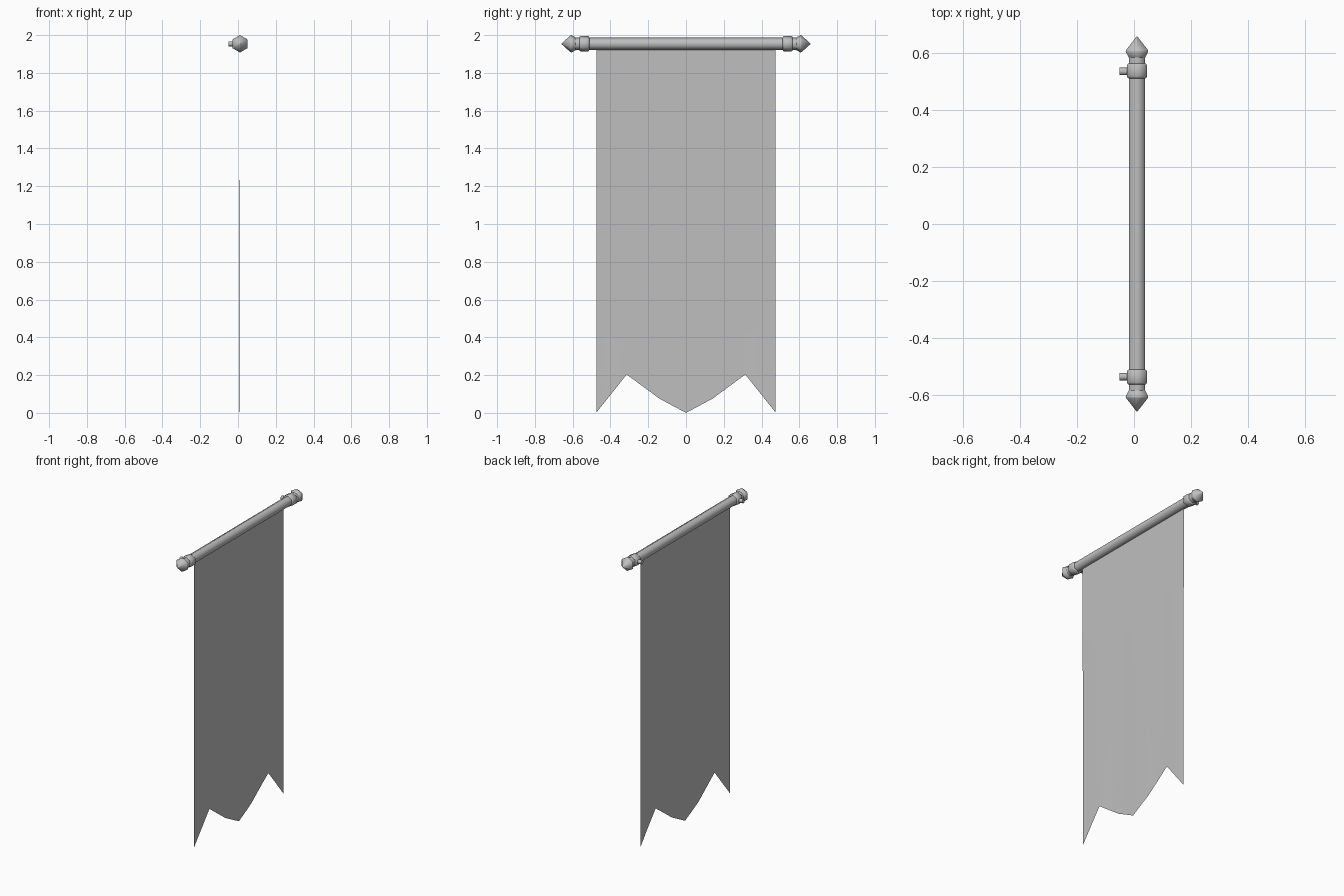
import bpy, bmesh, math

if "Cube" in bpy.data.objects:
    bpy.data.objects.remove(bpy.data.objects["Cube"])

PX, PZ = 0.0105, 1.954   # pole axis position


def mat(name, c):
    m = bpy.data.materials.new(name)
    m.diffuse_color = (*c, 1)
    m.use_nodes = True
    m.node_tree.nodes["Principled BSDF"].inputs["Base Color"].default_value = m.diffuse_color
    return m


GREY = mat("plain grey", (0.52, 0.52, 0.52))


def finish(bm, name, angle):
    bmesh.ops.recalc_face_normals(bm, faces=bm.faces)
    me = bpy.data.meshes.new(name)
    bm.to_mesh(me)
    bm.free()
    me.materials.append(GREY)
    ob = bpy.data.objects.new(name, me)
    bpy.context.collection.objects.link(ob)
    bpy.ops.object.select_all(action='DESELECT')
    ob.select_set(True)
    bpy.context.view_layer.objects.active = ob
    bpy.ops.object.shade_smooth_by_angle(angle=math.radians(angle))
    return ob


def lathe(name, profile, place, sides=6, angle=62):
    """Revolve (distance, radius) points; place(d, u, v) maps to world."""
    bm = bmesh.new()
    rings = []
    for d, r in profile:
        rings.append([bm.verts.new(place(d, r * math.sin(i * math.tau / sides),
                                         r * math.cos(i * math.tau / sides)))
                      for i in range(sides)])
    for a, b in zip(rings, rings[1:]):
        for i in range(sides):
            j = (i + 1) % sides
            bm.faces.new((a[i], a[j], b[j], b[i]))
    bm.faces.new(rings[0])
    bm.faces.new(rings[-1])
    bmesh.ops.remove_doubles(bm, verts=bm.verts, dist=1e-5)
    return finish(bm, name, angle)


# horizontal pole
lathe("pole", [(-0.59, 0.033), (0.59, 0.033)],
      lambda d, u, v: (PX + u, d, PZ + v))

for s, side in ((1, "right"), (-1, "left")):
    along = lambda d, u, v, s=s: (PX + u, s * d, PZ + v)
    # pointed finial
    lathe("finial_" + side,
          [(0.58, 0.030), (0.586, 0.034), (0.606, 0.046), (0.612, 0.044),
           (0.66, 0.0008)], along)
    # collar with softened rims
    lathe("collar_" + side,
          [(0.512, 0.033), (0.513, 0.037), (0.519, 0.041), (0.557, 0.041),
           (0.563, 0.037), (0.564, 0.033)], along)
    # wall peg behind the collar
    lathe("wall_peg_" + side, [(-0.0505, 0.0135), (0.0, 0.0135)],
          lambda d, u, v, s=s: (d, s * 0.5365 + u, PZ + v), sides=8)

# hanging cloth: swallow-tailed lower edge, very slight folds
EDGE = [(0, 0), (0.14, 0.075), (0.314, 0.203), (0.4735, 0.003)]


def hem(y):
    y = abs(y)
    for (y0, z0), (y1, z1) in zip(EDGE, EDGE[1:]):
        if y <= y1 + 1e-6:
            return z0 + (z1 - z0) * (y - y0) / (y1 - y0)


half = [0, 0.07, 0.14, 0.2, 0.26, 0.314, 0.365, 0.42, 0.4735]
cols = [-y for y in half[:0:-1]] + half
ROWS = 12
bm = bmesh.new()
grid = []
for y in cols:
    col = []
    for k in range(ROWS + 1):
        t = k / ROWS
        z = PZ - t * (PZ - hem(y))
        x = 0.006 + 0.0015 * t * math.sin(y * 17 + 0.6)
        col.append(bm.verts.new((x, y, z)))
    grid.append(col)
for a, b in zip(grid, grid[1:]):
    for k in range(ROWS):
        bm.faces.new((a[k], a[k + 1], b[k + 1], b[k]))
finish(bm, "banner_cloth", 60)
